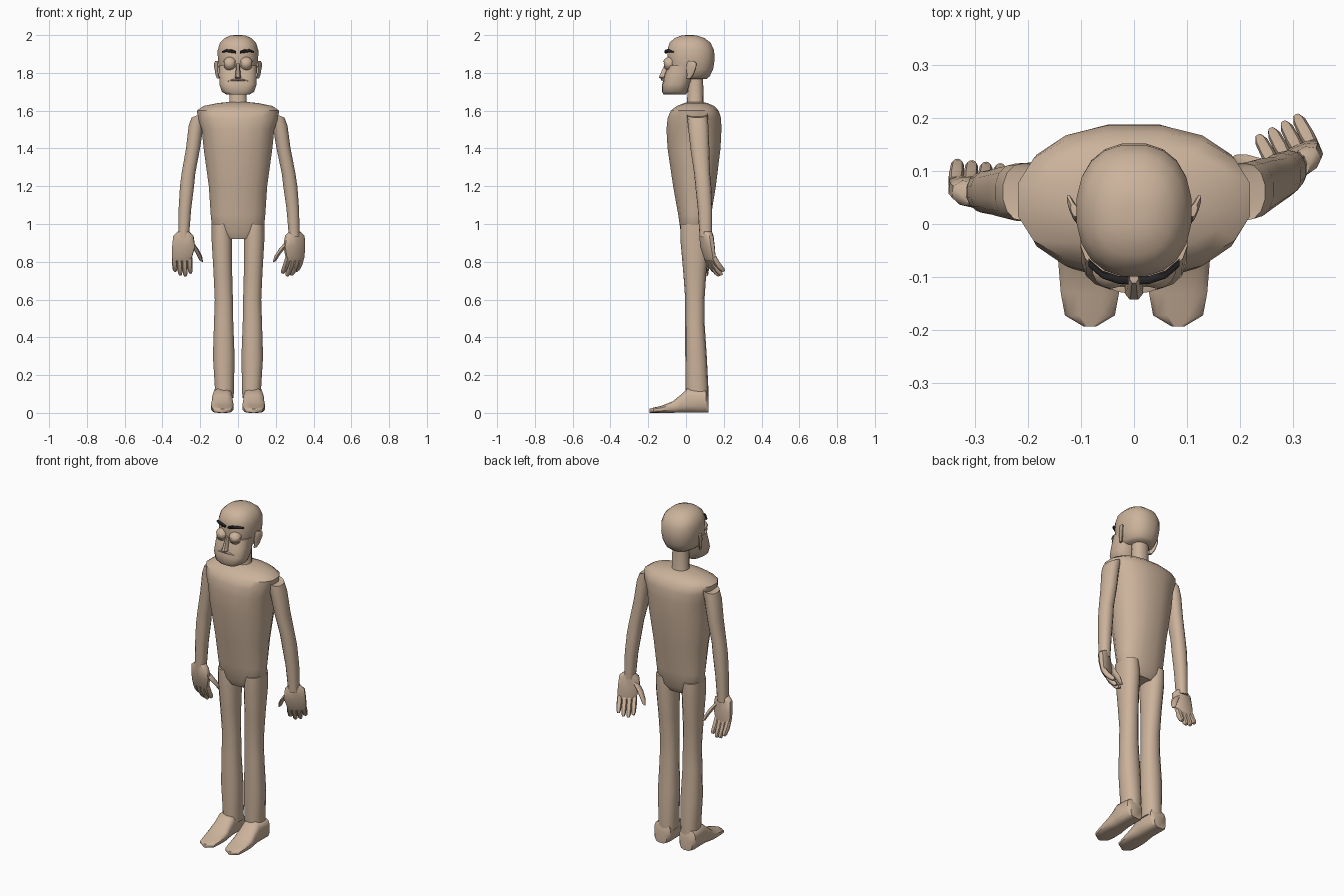
import bpy, bmesh, math
from mathutils import Vector, Matrix


def material(name, rgb):
    m = bpy.data.materials.new(name)
    m.diffuse_color = (*rgb, 1)
    return m


SKIN = material("skin tan", (0.60, 0.45, 0.33))
DARK = material("brow black", (0.02, 0.018, 0.018))


def make(name, parts, mat=SKIN, n=14, power=2.3, xf=None, angle=42):
    """Loft every part (a list of rings: centre, half axis a, half axis b) into one object."""
    bm = bmesh.new()
    for rings in parts:
        loops = []
        for c, a, b in rings:
            loop = []
            for i in range(n):
                t = 2 * math.pi * (i + 0.5) / n
                s, k = math.sin(t), math.cos(t)
                u = math.copysign(abs(k) ** (2 / power), k)
                v = math.copysign(abs(s) ** (2 / power), s)
                loop.append(bm.verts.new(Vector(c) + Vector(a) * u + Vector(b) * v))
            loops.append(loop)
        for l0, l1 in zip(loops, loops[1:]):
            for i in range(n):
                j = (i + 1) % n
                bm.faces.new((l0[i], l0[j], l1[j], l1[i]))
        bm.faces.new(loops[0])
        bm.faces.new(loops[-1])
    if xf:
        bm.transform(xf)
    bmesh.ops.recalc_face_normals(bm, faces=bm.faces)
    me = bpy.data.meshes.new(name)
    bm.to_mesh(me)
    bm.free()
    me.materials.append(mat)
    ob = bpy.data.objects.new(name, me)
    bpy.context.collection.objects.link(ob)
    bpy.ops.object.select_all(action='DESELECT')
    ob.select_set(True)
    bpy.context.view_layer.objects.active = ob
    bpy.ops.object.shade_smooth_by_angle(angle=math.radians(angle))
    return ob


def level(z, x0, x1, y0, y1):
    """Horizontal ring from its extents."""
    return (((x0 + x1) / 2, (y0 + y1) / 2, z), ((x1 - x0) / 2, 0, 0), (0, (y1 - y0) / 2, 0))


def upright(y, x, hw, z0, z1):
    """Ring facing along y."""
    return ((x, y, (z0 + z1) / 2), (hw, 0, 0), (0, 0, (z1 - z0) / 2))


def sym(rows):
    return [level(z, -w, w, y0, y1) for z, w, y0, y1 in rows]


# Torso
make("torso", [sym([
    (0.92, 0.09, -0.01, 0.10), (0.96, 0.138, -0.03, 0.125), (1.05, 0.147, -0.043, 0.135),
    (1.2, 0.157, -0.07, 0.16), (1.4, 0.185, -0.1, 0.185), (1.5, 0.195, -0.106, 0.19),
    (1.56, 0.215, -0.1, 0.188), (1.60, 0.222, -0.083, 0.175), (1.625, 0.185, -0.05, 0.15),
    (1.64, 0.11, -0.01, 0.115), (1.646, 0.05, 0.01, 0.09)])], n=16)

# Neck
make("neck", [sym([(1.60, 0.062, -0.005, 0.105), (1.65, 0.047, 0.006, 0.093),
                   (1.80, 0.045, 0.01, 0.09)])])

# Head: rounded skull over a squarer jaw
make("skull", [sym([
    (1.768, 0.07, -0.08, 0.11), (1.782, 0.088, -0.09, 0.127), (1.82, 0.102, -0.098, 0.145),
    (1.87, 0.108, -0.1, 0.153), (1.92, 0.109, -0.1, 0.15), (1.96, 0.096, -0.088, 0.131),
    (1.985, 0.07, -0.06, 0.098), (1.997, 0.042, -0.025, 0.06), (2.0, 0.02, 0, 0.04)])], n=20)
make("jaw", [sym([
    (1.685, 0.062, -0.118, 0.0), (1.70, 0.086, -0.127, 0.008), (1.74, 0.1, -0.126, 0.02),
    (1.79, 0.1, -0.114, 0.04), (1.84, 0.102, -0.095, 0.06)])], n=18, power=2.8)

# Nose and lips
make("nose", [sym([(1.765, 0.008, -0.13, -0.1), (1.777, 0.018, -0.144, -0.1),
                   (1.79, 0.015, -0.14, -0.09), (1.85, 0.009, -0.112, -0.08)])], n=8)
make("lips", [[((x, -0.117 + 4.5 * x * x, 1.764 - 2.5 * x * x), (0, 0.016, 0), (0, 0, h))
               for x, h in ((-0.058, 0.002), (-0.03, 0.005), (0, 0.006), (0.03, 0.005), (0.058, 0.002))]],
     n=8)


def ball(c, r, t0=0.0, t1=math.pi, steps=9):
    """Rings of a sphere, or of a slice of one, around its vertical axis."""
    rings = []
    for i in range(steps):
        t = t0 + (t1 - t0) * i / (steps - 1)
        q = max(r * math.sin(t), 0.001)
        rings.append(((c[0], c[1], c[2] + r * math.cos(t)), (q, 0, 0), (0, q, 0)))
    return rings


for side, s in (("right", -1), ("left", 1)):
    # Eyes with upper and lower lids
    eye = (s * 0.043, -0.086, 1.848)
    make(side + "_eye", [ball(eye, 0.032)], power=2)
    make(side + "_eyelids", [ball(eye, 0.037, 0, 1.3, 5), ball(eye, 0.036, 1.95, math.pi, 5)], power=2)
    # Brow
    make(side + "_brow", [[((s * x, y, z), (0, 0.008, 0), (0, 0, h)) for x, y, z, h in
                           ((0.010, -0.106, 1.909, 0.006), (0.03, -0.105, 1.914, 0.009),
                            (0.06, -0.095, 1.918, 0.008), (0.086, -0.072, 1.911, 0.004))]],
         DARK, n=8, power=3)
    # Ear flaring outward to the back
    make(side + "_ear", [[((s * x, y, z), (s * 0.35 * d, d, 0), (s * 0.006, -0.003, 0))
                          for x, y, z, d in ((0.104, 0.014, 1.77, 0.01), (0.110, 0.022, 1.79, 0.017),
                                             (0.115, 0.028, 1.83, 0.026), (0.116, 0.03, 1.852, 0.025),
                                             (0.112, 0.026, 1.864, 0.012))]], n=10)
    # Leg
    make(side + "_leg", [[level(z, s * a, s * b, y0, y1) for z, a, b, y0, y1 in (
        (0.08, 0.022, 0.125, 0.0, 0.118), (0.14, 0.02, 0.124, -0.002, 0.118),
        (0.3, 0.017, 0.134, -0.004, 0.11), (0.48, 0.024, 0.128, -0.004, 0.098),
        (0.6, 0.026, 0.124, -0.004, 0.098), (0.75, 0.03, 0.131, -0.015, 0.108),
        (0.92, 0.03, 0.141, -0.03, 0.125), (1.0, 0.04, 0.14, -0.03, 0.125))]])
    # Foot with a flat pointed toe
    make(side + "_foot", [[upright(y, s * 0.083, w, 0, h) for y, w, h in (
        (0.12, 0.04, 0.085), (0.105, 0.054, 0.12), (0.01, 0.054, 0.13), (-0.03, 0.056, 0.095),
        (-0.07, 0.061, 0.062), (-0.13, 0.056, 0.038), (-0.172, 0.048, 0.028), (-0.193, 0.012, 0.022))]],
         n=12, power=3.2)

    # Arm: the left one hangs further back
    back = 0.045 if s > 0 else 0.0
    make(side + "_arm", [[((s * (x + 0.01 * f * (s > 0)), 0.06 + back * f, z), (s * rx, 0, -0.4 * rx * (f == 0)),
                           (0, ry, 0)) for x, z, rx, ry, f in (
        (0.155, 1.585, 0.03, 0.05, 0), (0.205, 1.58, 0.042, 0.055, 0), (0.222, 1.52, 0.040, 0.054, 0.1),
        (0.238, 1.4, 0.038, 0.05, 0.3), (0.262, 1.27, 0.037, 0.042, 0.55), (0.27, 1.2, 0.038, 0.042, 0.7),
        (0.281, 1.08, 0.034, 0.038, 0.9), (0.288, 0.93, 0.029, 0.033, 1))]])

    # Hand: palm, four fingers and a thumb, palm turned to the back
    curl, turn = (0.062, 28) if s > 0 else (0.040, 6)
    wrist = Vector((0.300, 0.108, 0.95)) if s > 0 else Vector((-0.288, 0.055, 0.95))
    palm = [level(z, a, b, y - d, y + d) for z, a, b, y, d in (
        (0.01, -0.03, 0.03, 0, 0.026), (-0.012, -0.054, 0.056, 0, 0.027),
        (-0.07, -0.062, 0.063, 0.006, 0.026), (-0.125, -0.045, 0.064, 0.014, 0.02),
        (-0.145, -0.04, 0.06, 0.018, 0.014))]
    parts = [palm]
    for i, length in enumerate((0.085, 0.1, 0.095, 0.075)):
        u = -0.031 + 0.027 * i
        parts.append([((u, 0.016 + curl * t ** 1.4, -0.125 - length * t), (r, 0, 0), (0, r, r * 0.5))
                      for t, r in ((0, 0.013), (0.45, 0.0145), (0.85, 0.0125), (1, 0.007))])
    parts.append([((u, v, z), (r, 0, r * 0.5), (0, r, 0)) for u, v, z, r in (
        (-0.03, 0.005, -0.035, 0.02), (-0.058, 0.024, -0.075, 0.020),
        (-0.078, 0.048, -0.115, 0.016), (-0.088, 0.062, -0.148, 0.009))])
    xf = (Matrix.Translation(wrist) @ Matrix.Diagonal((s, 1, 1, 1))
          @ Matrix.Rotation(math.radians(turn), 4, 'Z'))
    make(side + "_hand", parts, n=10, power=2.6, xf=xf)
